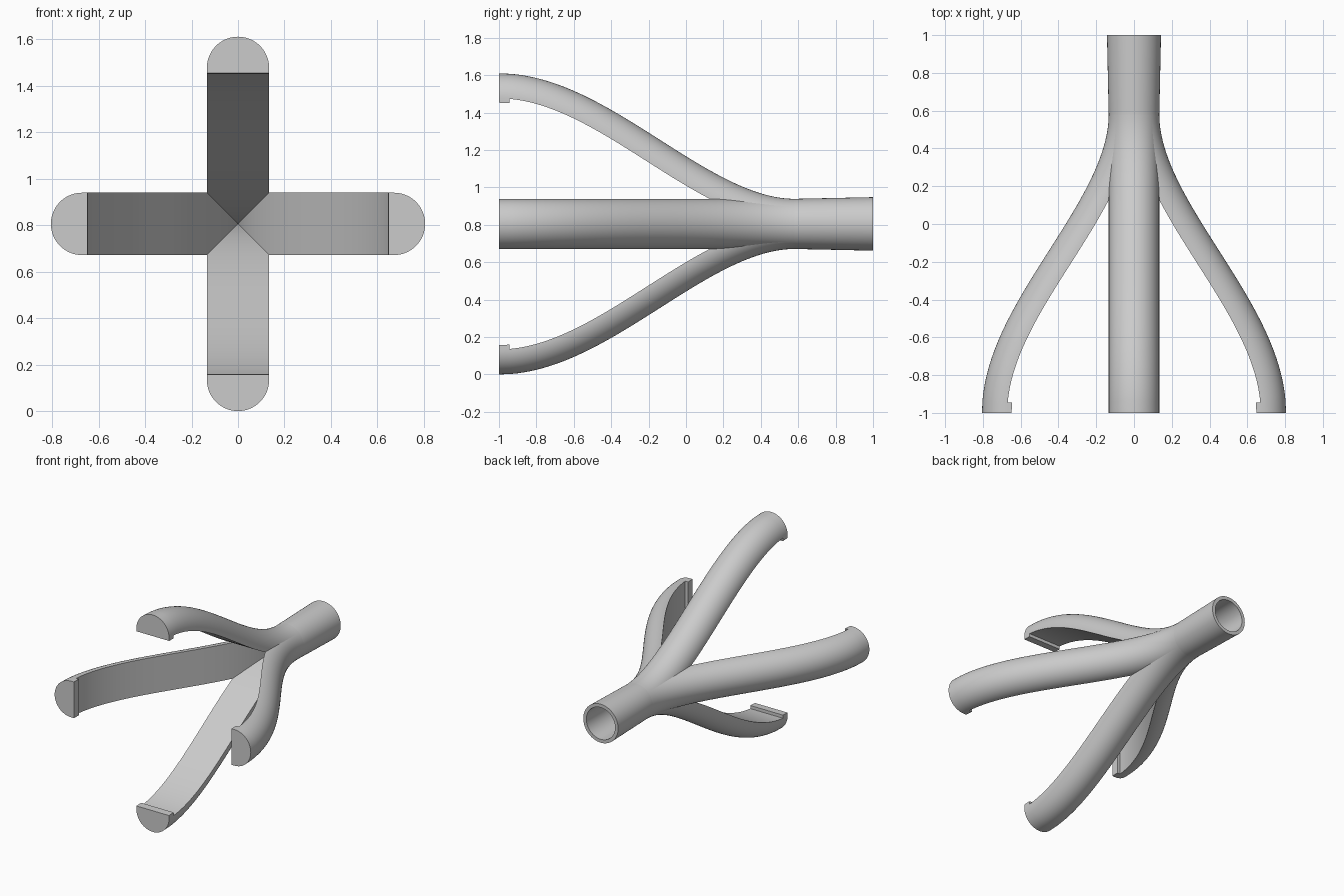
import bpy, bmesh, math
from mathutils import Vector, Matrix

cube = bpy.data.objects.get("Cube")
if cube:
    bpy.data.objects.remove(cube)

CENTRE_Z = 0.805      # height of the tube axis
RADIUS = 0.134        # half-round finger radius
REACH = 0.671         # sideways travel of a finger
TIP, ROOT = -1.0, 0.58
LIP_END, LIP = -0.945, 0.023

grey = bpy.data.materials.new("plain grey")
grey.use_nodes = True
COLOUR = (0.6, 0.6, 0.6, 1)
grey.diffuse_color = COLOUR
grey.node_tree.nodes["Principled BSDF"].inputs["Base Color"].default_value = COLOUR


def finish(bm, name):
    bmesh.ops.remove_doubles(bm, verts=bm.verts, dist=1e-5)
    bmesh.ops.recalc_face_normals(bm, faces=bm.faces)
    mesh = bpy.data.meshes.new(name)
    bm.to_mesh(mesh)
    bm.free()
    mesh.materials.append(grey)
    obj = bpy.data.objects.new(name, mesh)
    obj.location.z = CENTRE_Z
    bpy.context.collection.objects.link(obj)
    bpy.ops.object.select_all(action='DESELECT')
    obj.select_set(True)
    bpy.context.view_layer.objects.active = obj
    bpy.ops.object.shade_smooth_by_angle(angle=math.radians(30))
    return obj


def section(bm, y, lip):
    """Half-round ring square to the S-shaped path, with an optional inner lip."""
    t = (ROOT - y) / (ROOT - TIP)
    offset = REACH * t * t * (3 - 2 * t)
    slope = REACH * 6 * t * (1 - t) / (ROOT - TIP)
    out = Vector((0, slope, 1)).normalized()
    path = Vector((0, y, offset))
    side = Vector((RADIUS, 0, 0))
    points = [path + side * math.cos(a) + out * RADIUS * math.sin(a)
              for a in (math.pi * i / 32 for i in range(33))]
    inward = Vector((0, 0, -lip))
    points += [points[-1] + inward, points[0] + inward]
    return [bm.verts.new(p) for p in points]


def finger(name, angle):
    bm = bmesh.new()
    steps = 56
    stations = [(TIP, LIP), (LIP_END, LIP)]
    stations += [(LIP_END + (ROOT - LIP_END) * i / steps, 0) for i in range(steps + 1)]
    rings = [section(bm, y, lip) for y, lip in stations]
    for a, b in zip(rings, rings[1:]):
        for i in range(len(a)):
            j = (i + 1) % len(a)
            bm.faces.new((a[i], a[j], b[j], b[i]))
    bm.faces.new(rings[0])
    bm.faces.new(rings[-1])
    # Collapse the zero-height lip and the faces lying on one another
    bmesh.ops.dissolve_degenerate(bm, dist=1e-5, edges=bm.edges)
    bmesh.ops.rotate(bm, verts=bm.verts, matrix=Matrix.Rotation(angle, 3, 'Y'))
    return finish(bm, name)


# Four fingers around the axis
for k, name in enumerate(("top_finger", "left_finger", "bottom_finger", "right_finger")):
    finger(name, k * math.pi / 2)

# Slightly flared hollow tube at the back
bm = bmesh.new()
profile = [(0.115, ROOT), (0.118, 1), (0.143, 1), (RADIUS, ROOT)]
verts = [bm.verts.new((r, y, 0)) for r, y in profile]
edges = [bm.edges.new((verts[i], verts[(i + 1) % 4])) for i in range(4)]
bmesh.ops.spin(bm, geom=verts + edges, cent=(0, 0, 0), axis=(0, 1, 0),
               angle=math.tau, steps=64)
finish(bm, "socket_tube")
